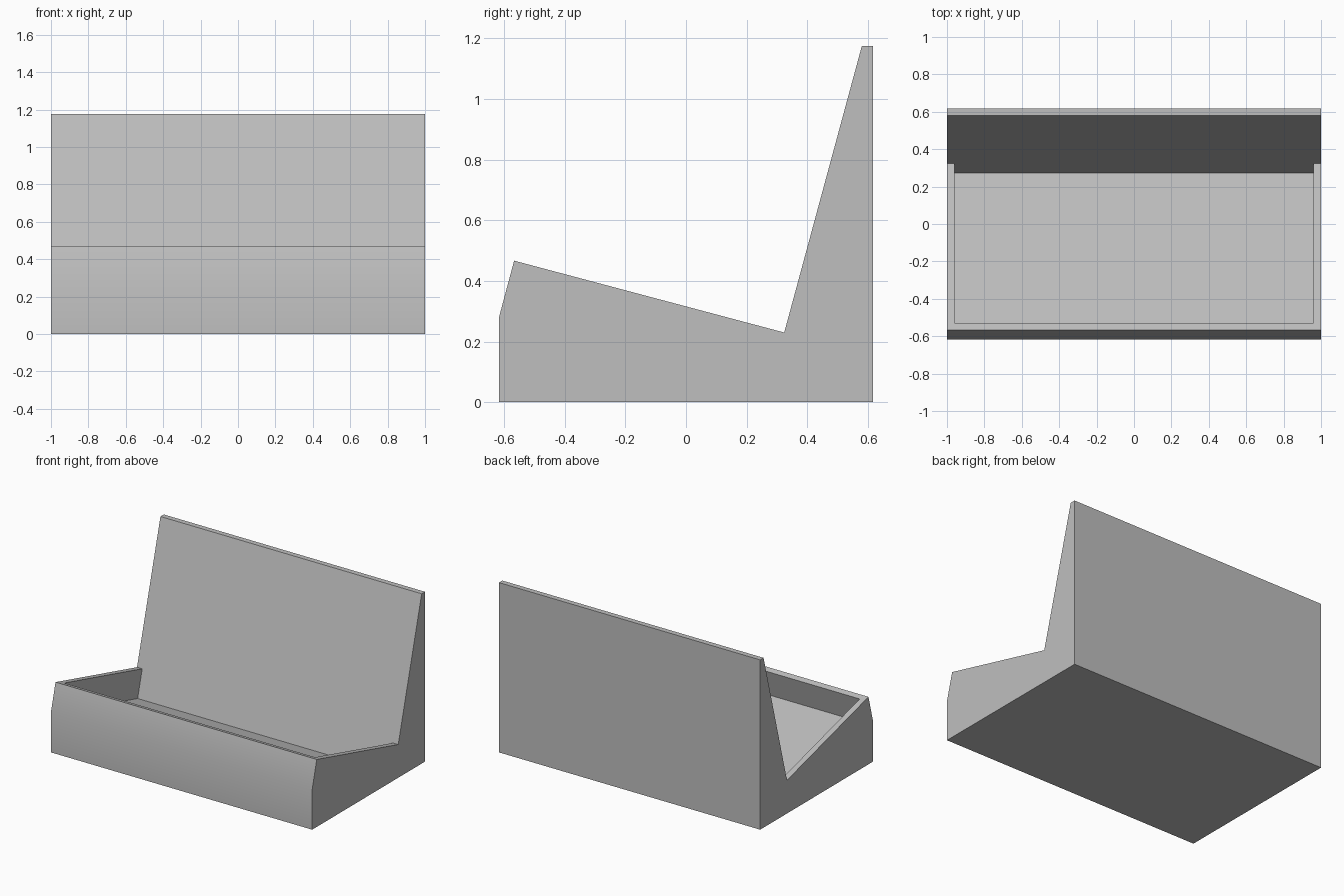
import bpy, bmesh, math
from mathutils import Vector

cube = bpy.data.objects.get("Cube")
if cube:
    bpy.data.objects.remove(cube, do_unlink=True)

# Plain grey material
GREY = (0.52, 0.52, 0.52, 1)
mat = bpy.data.materials.new("plain_grey")
mat.use_nodes = True
mat.diffuse_color = GREY
mat.node_tree.nodes["Principled BSDF"].inputs["Base Color"].default_value = GREY

W, WALL, DEPTH = 1.0, 0.04, 0.1935
TILT = math.radians(15)
down_slope = Vector((math.cos(TILT), -math.sin(TILT)))  # along the tilted rim
up_slope = Vector((math.sin(TILT), math.cos(TILT)))     # along the backrest

# Side profile points (y, z)
front_foot, front_bend, lip = (-0.617, 0), (-0.617, 0.28), (-0.567, 0.467)
seat_corner, top_front = (0.324, 0.23), (0.58, 1.175)
top_back, back_foot = (0.617, 1.175), (0.617, 0)
profile = [front_foot, front_bend, lip, seat_corner, top_front, top_back, back_foot]

# Pocket sunk square to the rim, flush with the backrest
inner_lip = tuple(Vector(lip) + down_slope * WALL)
floor_front = tuple(Vector(inner_lip) - up_slope * DEPTH)
floor_back = tuple(Vector(seat_corner) - up_slope * DEPTH)

bm = bmesh.new()
verts = {}


def vert(x, p):
    if (x, p) not in verts:
        verts[x, p] = bm.verts.new((x, *p))
    return verts[x, p]


def face(points):
    bm.faces.new([vert(x, p) for x, p in points])


def mirrored(half):
    """Face symmetric about x = 0, given its right-hand half outline."""
    face(half + [(-x, p) for x, p in reversed(half)])


IN = W - WALL
# Outer skin
for a, b in ((front_foot, front_bend), (front_bend, lip), (top_front, top_back),
             (top_back, back_foot), (back_foot, front_foot)):
    mirrored([(W, a), (W, b)])
# U-shaped rim and backrest running down into the pocket
mirrored([(W, lip), (W, seat_corner), (IN, seat_corner), (IN, inner_lip)])
mirrored([(W, top_front), (W, seat_corner), (IN, seat_corner), (IN, floor_back)])
# Pocket front wall and floor
mirrored([(IN, inner_lip), (IN, floor_front)])
mirrored([(IN, floor_front), (IN, floor_back)])
# End panels and pocket side walls
for s in (-1, 1):
    face([(s * W, p) for p in profile])
    face([(s * IN, p) for p in (inner_lip, floor_front, floor_back, seat_corner)])
bmesh.ops.recalc_face_normals(bm, faces=bm.faces)

mesh = bpy.data.meshes.new("stand_body")
bm.to_mesh(mesh)
bm.free()
mesh.materials.append(mat)
body = bpy.data.objects.new("stand_body", mesh)
bpy.context.collection.objects.link(body)

# Soft shading over the front bend only
bpy.ops.object.select_all(action='DESELECT')
body.select_set(True)
bpy.context.view_layer.objects.active = body
bpy.ops.object.shade_smooth_by_angle(angle=math.radians(30))
